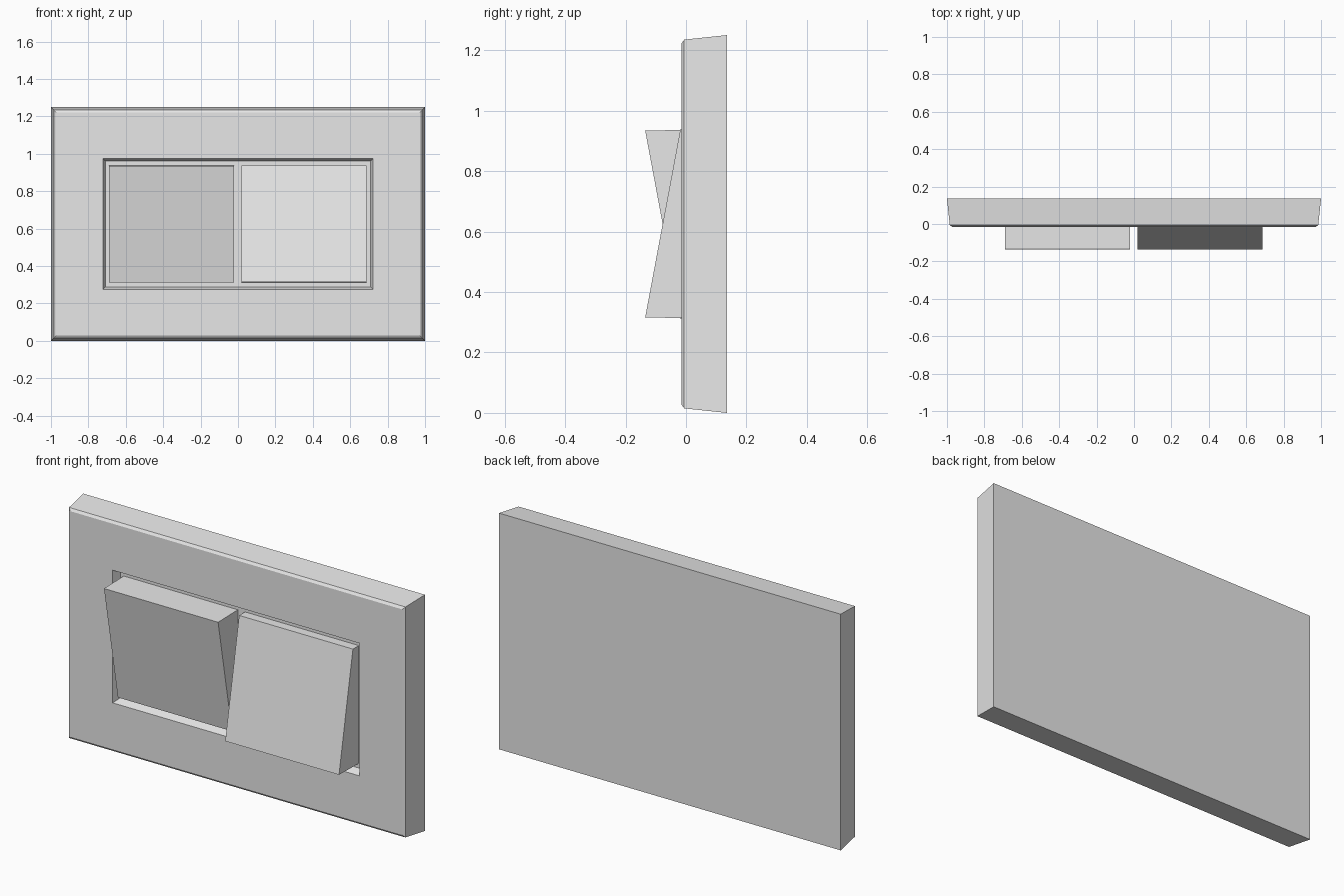
import bpy
import bmesh

cube = bpy.data.objects.get("Cube")
if cube:
    bpy.data.objects.remove(cube, do_unlink=True)

MID_Z = 0.625

plastic = bpy.data.materials.new("light grey plastic")
plastic.use_nodes = True
colour = (0.8, 0.8, 0.8, 1)
plastic.diffuse_color = colour
plastic.node_tree.nodes["Principled BSDF"].inputs["Base Color"].default_value = colour


def finish(name, bm):
    bmesh.ops.recalc_face_normals(bm, faces=bm.faces)
    mesh = bpy.data.meshes.new(name)
    bm.to_mesh(mesh)
    bm.free()
    mesh.materials.append(plastic)
    obj = bpy.data.objects.new(name, mesh)
    bpy.context.collection.objects.link(obj)
    return obj


def loft_rectangles(name, rings):
    """Join centred rectangles (half width, half height, y), capping both ends."""
    bm = bmesh.new()
    loops = [[bm.verts.new((sx * w, y, MID_Z + sz * h))
              for sx, sz in ((-1, -1), (1, -1), (1, 1), (-1, 1))]
             for w, h, y in rings]
    for a, b in zip(loops, loops[1:]):
        for i in range(4):
            j = (i + 1) % 4
            bm.faces.new((a[i], a[j], b[j], b[i]))
    bm.faces.new(loops[0])
    bm.faces.new(loops[-1])
    return finish(name, bm)


def rocker(name, x0, x1, tilt):
    """Wedge-fronted paddle; tilt +1 brings the top forward, -1 the bottom."""
    profile = [(0.03, -0.312), (-0.019, -0.312), (-0.135, 0.309), (0.03, 0.312)]
    bm = bmesh.new()
    side = [bm.verts.new((x0, y, MID_Z + tilt * z)) for y, z in profile]
    face = bm.faces.new(side)
    out = bmesh.ops.extrude_face_region(bm, geom=[face])
    moved = [v for v in out["geom"] if isinstance(v, bmesh.types.BMVert)]
    bmesh.ops.translate(bm, verts=moved, vec=(x1 - x0, 0, 0))
    return finish(name, bm)


# Tapered wall plate: back, sides, bevelled rim, front, lip and recess floor
loft_rectangles("wall_plate", [
    (1.0, 0.625, 0.135),
    (0.985, 0.61, -0.006),
    (0.972, 0.597, -0.015),
    (0.723, 0.351, -0.015),
    (0.708, 0.336, 0.03),
])

# Two paddles tilted opposite ways
rocker("right_rocker", -0.69, -0.022, 1)
rocker("left_rocker", 0.02, 0.686, -1)
